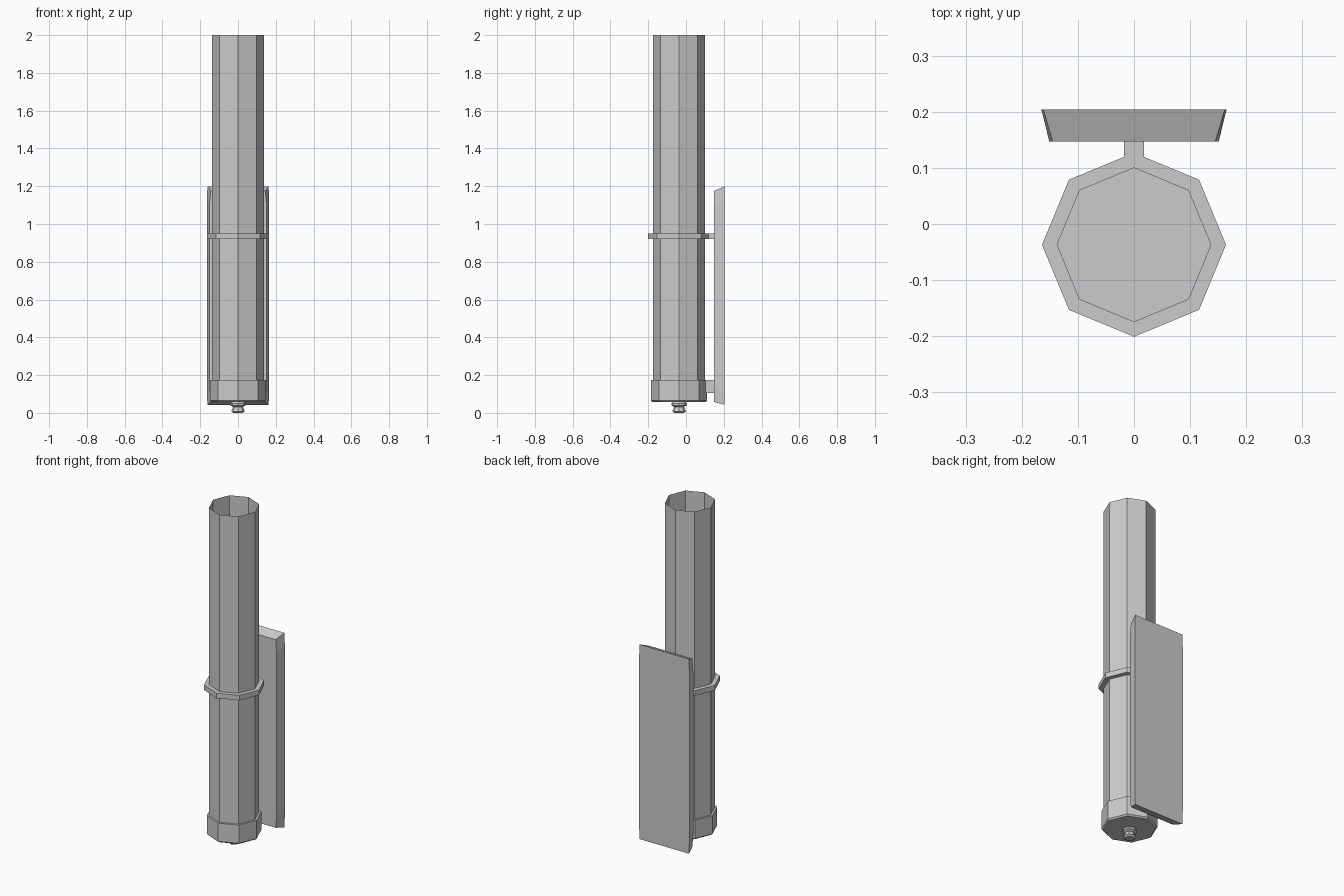
import bpy, bmesh
from math import cos, sin, pi

cube = bpy.data.objects.get("Cube")
if cube:
    bpy.data.objects.remove(cube, do_unlink=True)

grey = bpy.data.materials.new("plain grey")
grey.use_nodes = True
GREY = (0.6, 0.6, 0.6, 1)
grey.diffuse_color = GREY
grey.node_tree.nodes["Principled BSDF"].inputs["Base Color"].default_value = GREY

AXIS_Y = -0.037
SIDES = 8


def finish(name, bm, closed=True):
    if closed:
        bmesh.ops.recalc_face_normals(bm, faces=bm.faces)
    mesh = bpy.data.meshes.new(name)
    bm.to_mesh(mesh)
    bm.free()
    mesh.materials.append(grey)
    obj = bpy.data.objects.new(name, mesh)
    bpy.context.collection.objects.link(obj)
    return obj


def loft(bm, rings, loop=False):
    """Join rings of equal vertex count with quads."""
    rings = [[bm.verts.new(p) for p in ring] for ring in rings]
    n = len(rings[0])
    pairs = list(zip(rings, rings[1:]))
    if loop:
        pairs.append((rings[-1], rings[0]))
    for a, b in pairs:
        for i in range(n):
            j = (i + 1) % n
            bm.faces.new((a[i], a[j], b[j], b[i]))
    return rings


def octagon(r, z):
    return [(r * cos(2 * pi * i / SIDES), AXIS_Y + r * sin(2 * pi * i / SIDES), z)
            for i in range(SIDES)]


def turned(name, profile, cap_start=True, cap_end=True, loop=False):
    """Eight-sided part from (radius, height) pairs, listed upwards."""
    bm = bmesh.new()
    rings = loft(bm, [octagon(r, z) for r, z in profile], loop)
    if cap_start and not loop:
        bm.faces.new(rings[0][::-1])
    if cap_end and not loop:
        bm.faces.new(rings[-1])
    return finish(name, bm, closed=cap_end or loop)


def box(name, x, y0, y1, z0, z1):
    bm = bmesh.new()
    rings = loft(bm, [[(-x, y0, z), (x, y0, z), (x, y1, z), (-x, y1, z)] for z in (z0, z1)])
    bm.faces.new(rings[0])
    bm.faces.new(rings[1])
    return finish(name, bm)


# Open-topped tube
turned("tube", [(0.137, 0.075), (0.137, 2.0)], cap_end=False)

# Base cup with a small chamfer underneath
turned("base_cup", [(0.141, 0.058), (0.149, 0.066), (0.149, 0.174), (0.137, 0.174),
                    (0.137, 0.08)], cap_end=True)

# Drain knob under the cup
turned("bottom_knob", [(0.024, 0.0), (0.036, 0.008), (0.026, 0.032), (0.041, 0.04),
                       (0.041, 0.05), (0.03, 0.06)])

# Clamp ring around the tube
turned("clamp_ring", [(0.137, 0.921), (0.164, 0.921), (0.164, 0.951), (0.137, 0.951)],
       loop=True)

# Brackets to the back plate
box("upper_bracket", 0.018, 0.101, 0.148, 0.921, 0.951)
box("lower_bracket", 0.018, 0.101, 0.148, 0.106, 0.174)


# Back plate: tapered slab with slender corner cuts
def plate_outline(x, y, z0, z1, cut):
    rise = 0.08
    return [(-x + cut, y, z0), (x - cut, y, z0), (x, y, z0 + rise), (x, y, z1 - rise),
            (x - cut, y, z1), (-x + cut, y, z1), (-x, y, z1 - rise), (-x, y, z0 + rise)]


bm = bmesh.new()
front, back = loft(bm, [plate_outline(0.151, 0.147, 0.058, 1.175, 0.006),
                        plate_outline(0.165, 0.204, 0.043, 1.198, 0.003)])
bm.faces.new(front)
bm.faces.new(back)
finish("back_plate", bm)
